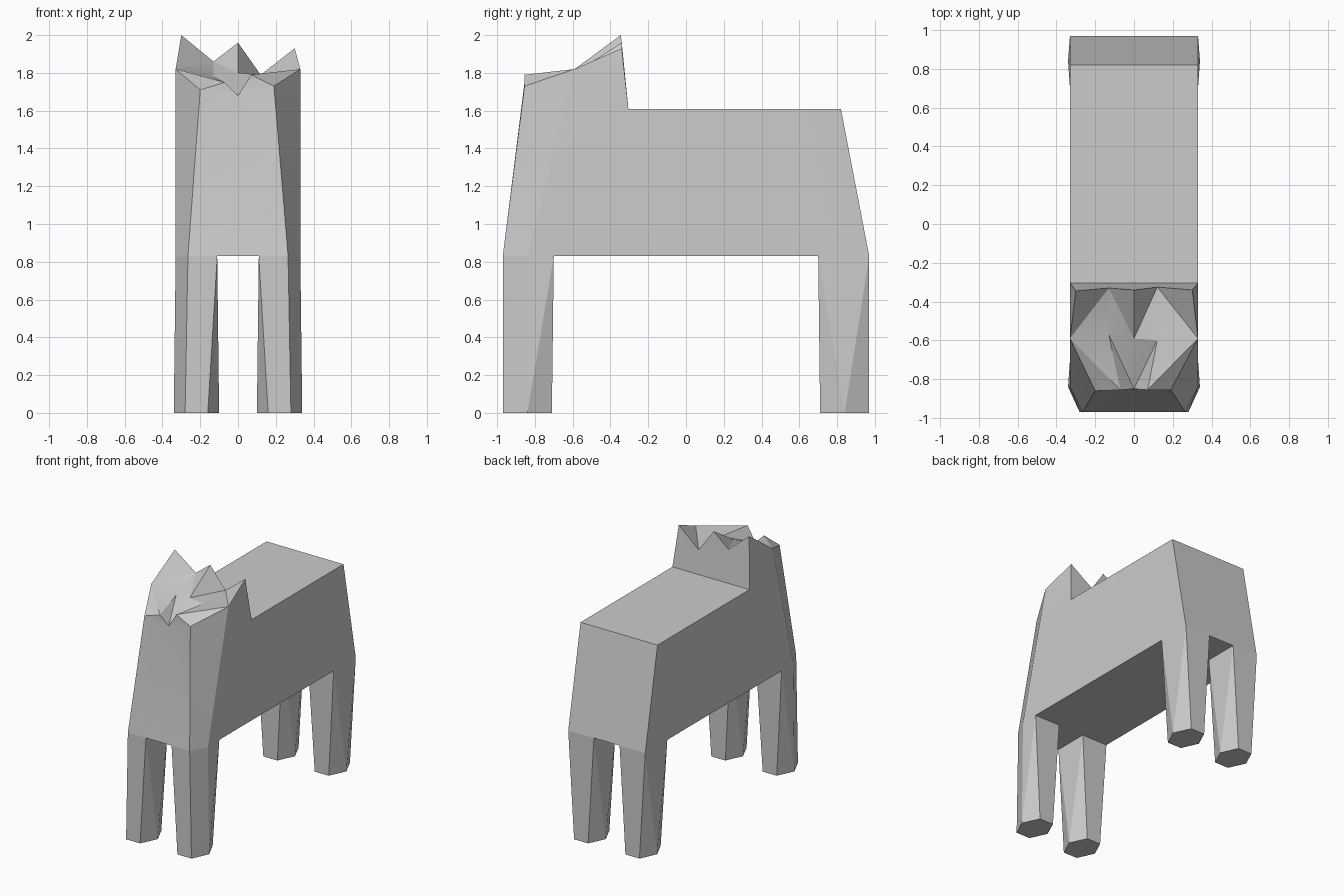
import bpy, bmesh, math

cube = bpy.data.objects.get("Cube")
if cube:
    bpy.data.objects.remove(cube, do_unlink=True)

GREY = (0.6, 0.6, 0.6, 1.0)
coat = bpy.data.materials.new("grey_coat")
coat.use_nodes = True
coat.diffuse_color = GREY
coat.node_tree.nodes["Principled BSDF"].inputs["Base Color"].default_value = GREY

W, BELLY, BACK = 0.33, 0.83, 1.61   # half width, belly height, back height


def finish(bm, name):
    bmesh.ops.remove_doubles(bm, verts=bm.verts, dist=0.0005)
    bmesh.ops.recalc_face_normals(bm, faces=bm.faces)
    mesh = bpy.data.meshes.new(name)
    bm.to_mesh(mesh)
    bm.free()
    mesh.materials.append(coat)
    obj = bpy.data.objects.new(name, mesh)
    bpy.context.collection.objects.link(obj)
    bpy.ops.object.select_all(action="DESELECT")
    obj.select_set(True)
    bpy.context.view_layer.objects.active = obj
    bpy.ops.object.shade_smooth_by_angle(angle=math.radians(18))
    return obj


def add_face(bm, points):
    return bm.faces.new([bm.verts.new(p) for p in points])


# Head rows, from the model's right to its left: brow, crown, ear tips
brow = [(-0.20, -0.86, 1.71), (-0.07, -0.855, 1.75), (0, -0.85, 1.68),
        (0.07, -0.855, 1.79), (0.19, -0.855, 1.73)]
crown = [(-W, -0.59, 1.82), (-0.13, -0.57, 1.78), (0, -0.59, 1.80),
         (0.12, -0.60, 1.79), (W, -0.59, 1.82)]
ears = [(-0.30, -0.345, 2.0), (-0.13, -0.33, 1.86), (0, -0.34, 1.96),
        (0.12, -0.325, 1.79), (0.30, -0.34, 1.93)]

# Body and head as one closed shell
bm = bmesh.new()
for i in range(4):
    a, b, c, d = brow[i], brow[i + 1], crown[i + 1], crown[i]
    if i < 2:
        add_face(bm, [a, b, d])
        add_face(bm, [b, c, d])
    else:
        add_face(bm, [a, b, c])
        add_face(bm, [a, c, d])
    add_face(bm, [crown[i], crown[i + 1], ears[i + 1], ears[i]])


def corners(s):
    return {"chest": (s * 0.265, -0.97, BELLY), "shoulder": (s * W, -0.84, BELLY),
            "rear": (s * W, 0.97, BELLY), "rump": (s * W, 0.82, BACK),
            "nape": (s * W, -0.305, BACK)}


r, l = corners(-1), corners(1)
for c, end in ((r, 0), (l, 4)):
    add_face(bm, [crown[end], c["shoulder"], c["rear"], c["rump"], c["nape"]])
    add_face(bm, [crown[end], c["nape"], ears[end]])
    add_face(bm, [brow[end], c["chest"], c["shoulder"], crown[end]])
add_face(bm, brow + [l["chest"], r["chest"]])
add_face(bm, ears + [l["nape"], r["nape"]])
add_face(bm, [r["nape"], l["nape"], l["rump"], r["rump"]])
add_face(bm, [r["rump"], l["rump"], l["rear"], r["rear"]])
add_face(bm, [r["chest"], l["chest"], l["shoulder"], l["rear"], r["rear"], r["shoulder"]])
bmesh.ops.remove_doubles(bm, verts=bm.verts, dist=0.0005)
bmesh.ops.triangulate(bm, faces=[f for f in bm.faces if len(f.verts) > 3])
finish(bm, "body")

# Legs: six-sided feet blending into square tops
foot = [(0.16, -0.97), (0.28, -0.97), (0.34, -0.84),
        (0.28, -0.71), (0.16, -0.71), (0.10, -0.84)]
front_top = [(0.11, -0.97), (0.265, -0.97), (W, -0.84), (W, -0.70), (0.11, -0.70)]
rear_top = [(0.11, -0.97), (W, -0.97), (W, -0.70), (0.11, -0.70)]


def leg(name, top, sx, sy):
    bm = bmesh.new()
    for outline, z in ((foot, 0), (top, BELLY)):
        for x, y in outline:
            bm.verts.new((sx * x, sy * y, z))
    bmesh.ops.convex_hull(bm, input=bm.verts)
    caps = [f for f in bm.faces if all(v.co.z > BELLY - 0.01 for v in f.verts)]
    bmesh.ops.delete(bm, geom=caps, context="FACES_ONLY")
    finish(bm, name)


for side, sx in (("left", 1), ("right", -1)):
    leg("front_leg_" + side, front_top, sx, 1)
    leg("rear_leg_" + side, rear_top, sx, -1)
